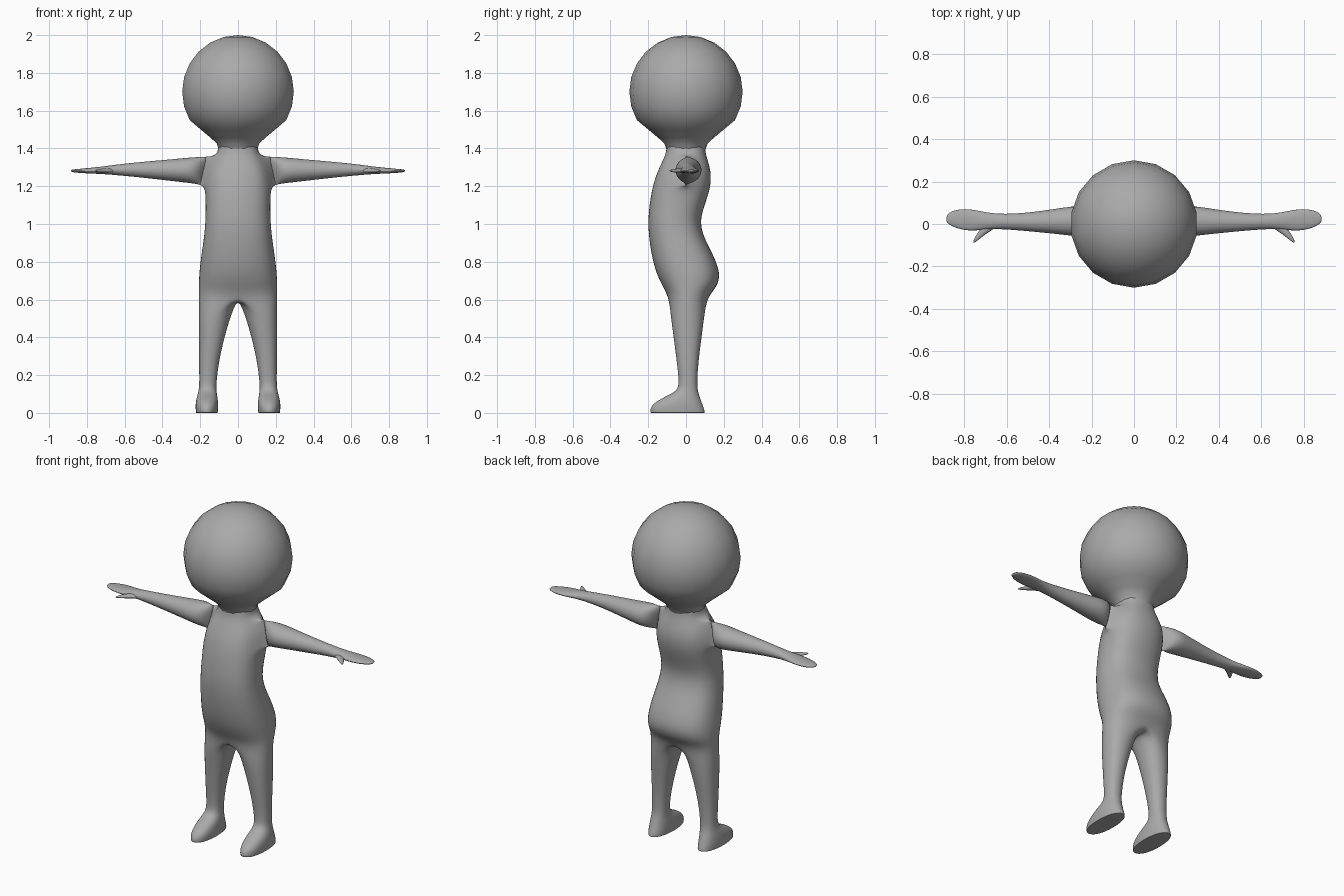
import bpy
import bmesh
from math import sin, cos, pi, radians, copysign

default_cube = bpy.data.objects.get("Cube")
if default_cube:
    bpy.data.objects.remove(default_cube, do_unlink=True)

# One plain grey for the whole figure
grey = bpy.data.materials.new("plain grey")
grey.diffuse_color = (0.4, 0.4, 0.4, 1)
grey.use_nodes = True
bsdf = grey.node_tree.nodes["Principled BSDF"]
bsdf.inputs["Base Color"].default_value = grey.diffuse_color
bsdf.inputs["Roughness"].default_value = 0.7


def finish(bm, name):
    """Turn a bmesh into a smooth shaded object."""
    bmesh.ops.recalc_face_normals(bm, faces=bm.faces)
    for f in bm.faces:
        f.smooth = True
    mesh = bpy.data.meshes.new(name)
    bm.to_mesh(mesh)
    bm.free()
    mesh.materials.append(grey)
    obj = bpy.data.objects.new(name, mesh)
    bpy.context.collection.objects.link(obj)
    return obj


def mirror_and_subdivide(obj):
    mirror = obj.modifiers.new("mirror", 'MIRROR')
    mirror.use_clip = True
    mirror.merge_threshold = 0.0005
    sub = obj.modifiers.new("subdivision", 'SUBSURF')
    sub.levels = sub.render_levels = 2


def bridge(bm, a, b, closed=True):
    """Quads between two rings of equal length."""
    n = len(a)
    for i in range(n if closed else n - 1):
        j = (i + 1) % n
        bm.faces.new((a[i], a[j], b[j], b[i]))


def section(bm, z, cx, hw, front, back, count, power):
    """Horizontal section, from the front round the outer side to the back."""
    grow = 1.045  # makes up for the subdivision shrinking the cage
    cy, hd = (front + back) / 2, (back - front) / 2
    ring = []
    for i in range(count):
        a = -pi / 2 + i * pi / 6
        c, s = cos(a), sin(a)
        x = cx + grow * hw * copysign(abs(c) ** power, c)
        y = cy + grow * hd * copysign(abs(s) ** power, s)
        if cx == 0 and i in (0, 6):
            x = 0
        ring.append(bm.verts.new((x, y, z)))
    return ring


bm = bmesh.new()

# Torso half: height, half width, front, back
torso_rows = [
    (1.44, 0.098, -0.098, 0.098), (1.39, 0.104, -0.103, 0.10),
    (1.355, 0.122, -0.112, 0.108), (1.28, 0.165, -0.15, 0.132),
    (1.20, 0.172, -0.175, 0.13), (1.12, 0.17, -0.19, 0.105),
    (1.02, 0.17, -0.20, 0.07), (0.93, 0.178, -0.195, 0.092),
    (0.84, 0.192, -0.182, 0.142), (0.74, 0.204, -0.157, 0.182),
    (0.67, 0.206, -0.122, 0.165), (0.62, 0.206, -0.095, 0.118)]
torso = [section(bm, z, 0, hw, f, b, 7, 0.82) for z, hw, f, b in torso_rows]
top, mid, low = torso[2:5]
for upper, lower in zip(torso, torso[1:]):
    for i in range(6):
        in_arm_hole = upper in (top, mid) and i in (2, 3)
        if not in_arm_hole:
            bm.faces.new((upper[i], upper[i + 1], lower[i + 1], lower[i]))

# Crotch line closes the lowest torso row into a ring for the leg
hip = torso[-1]
start, end = hip[6].co.y, hip[0].co.y
crotch = [bm.verts.new((0, start + (end - start) * k / 6,
                        0.62 - 0.012 * sin(pi * k / 6))) for k in range(1, 6)]
ring = hip + crotch

# Leg and foot: height, inner x, outer x, front, back
leg_rows = [
    (0.53, 0.034, 0.207, -0.082, 0.098), (0.40, 0.073, 0.207, -0.065, 0.082),
    (0.27, 0.102, 0.206, -0.048, 0.065), (0.16, 0.115, 0.204, -0.036, 0.058),
    (0.115, 0.115, 0.208, -0.045, 0.062), (0.085, 0.109, 0.218, -0.115, 0.072),
    (0.045, 0.105, 0.225, -0.18, 0.086), (0.013, 0.107, 0.223, -0.19, 0.098),
    (0.0, 0.108, 0.222, -0.186, 0.098)]
for z, x0, x1, f, b in leg_rows:
    lower = section(bm, z, (x0 + x1) / 2, (x1 - x0) / 2, f, b, 12, 0.9)
    bridge(bm, ring, lower)
    ring = lower
# Flat sole
sole = bmesh.ops.inset_individual(bm, faces=[bm.faces.new(ring)], thickness=0.008)

# Arm grows out of the shoulder opening: x, back y, front y, top z, bottom z
arm_rows = [
    (0.215, 0.095, -0.068, 1.357, 1.212), (0.32, 0.08, -0.052, 1.346, 1.223),
    (0.50, 0.052, -0.034, 1.330, 1.245), (0.64, 0.046, -0.022, 1.316, 1.258),
    (0.71, 0.058, -0.028, 1.305, 1.264), (0.78, 0.073, -0.034, 1.298, 1.267),
    (0.84, 0.068, -0.020, 1.292, 1.270), (0.875, 0.052, 0.0, 1.289, 1.274),
    (0.884, 0.036, 0.012, 1.286, 1.278)]
ring = [top[2], top[3], top[4], mid[4], low[4], low[3], low[2], mid[2]]
for x, back, front, up, down in arm_rows:
    nxt = []
    for i in range(8):
        a = radians(135 - 45 * i)
        y = (back + front) / 2 - cos(a) * 1.09 * (back - front) / 2
        z = (up + down) / 2 + sin(a) * 1.09 * (up - down) / 2
        nxt.append(bm.verts.new((x, y, z)))
    bridge(bm, ring, nxt)
    ring = nxt
bm.faces.new(ring)
mirror_and_subdivide(finish(bm, "body"))

# Thumbs: tapered tubes starting inside the palm
bm = bmesh.new()
previous = None
for x, y, wide, thick in [(0.655, 0.0, 0.022, 0.014), (0.705, -0.028, 0.022, 0.014),
                          (0.735, -0.062, 0.013, 0.010), (0.757, -0.088, 0.005, 0.004)]:
    ring = []
    for i in range(8):
        a = i * pi / 4
        across = cos(a) * wide
        ring.append(bm.verts.new((x + across * 0.8, y + across * 0.6,
                                  1.282 + sin(a) * thick)))
    if previous:
        bridge(bm, previous, ring)
    else:
        bm.faces.new(ring)
    previous = ring
bm.faces.new(previous)
mirror_and_subdivide(finish(bm, "thumbs"))

# Head: a ball whose underside flares into the neck
bm = bmesh.new()
profile = [(0.3 * sin(radians(p)), 1.7 + 0.3 * cos(radians(p)))
           for p in range(15, 130, 15)]
profile += [(0.2, 1.5), (0.148, 1.457), (0.115, 1.427), (0.1, 1.385)]
pole = bm.verts.new((0, 0, 2))
previous = None
for r, z in profile:
    ring = []
    for i in range(18):
        a = pi / 2 + i * pi / 9
        ring.append(bm.verts.new((r * cos(a), r * sin(a), z)))
    if previous:
        bridge(bm, previous, ring)
    else:
        for i in range(18):
            bm.faces.new((pole, ring[i], ring[(i + 1) % 18]))
    previous = ring
finish(bm, "head")
